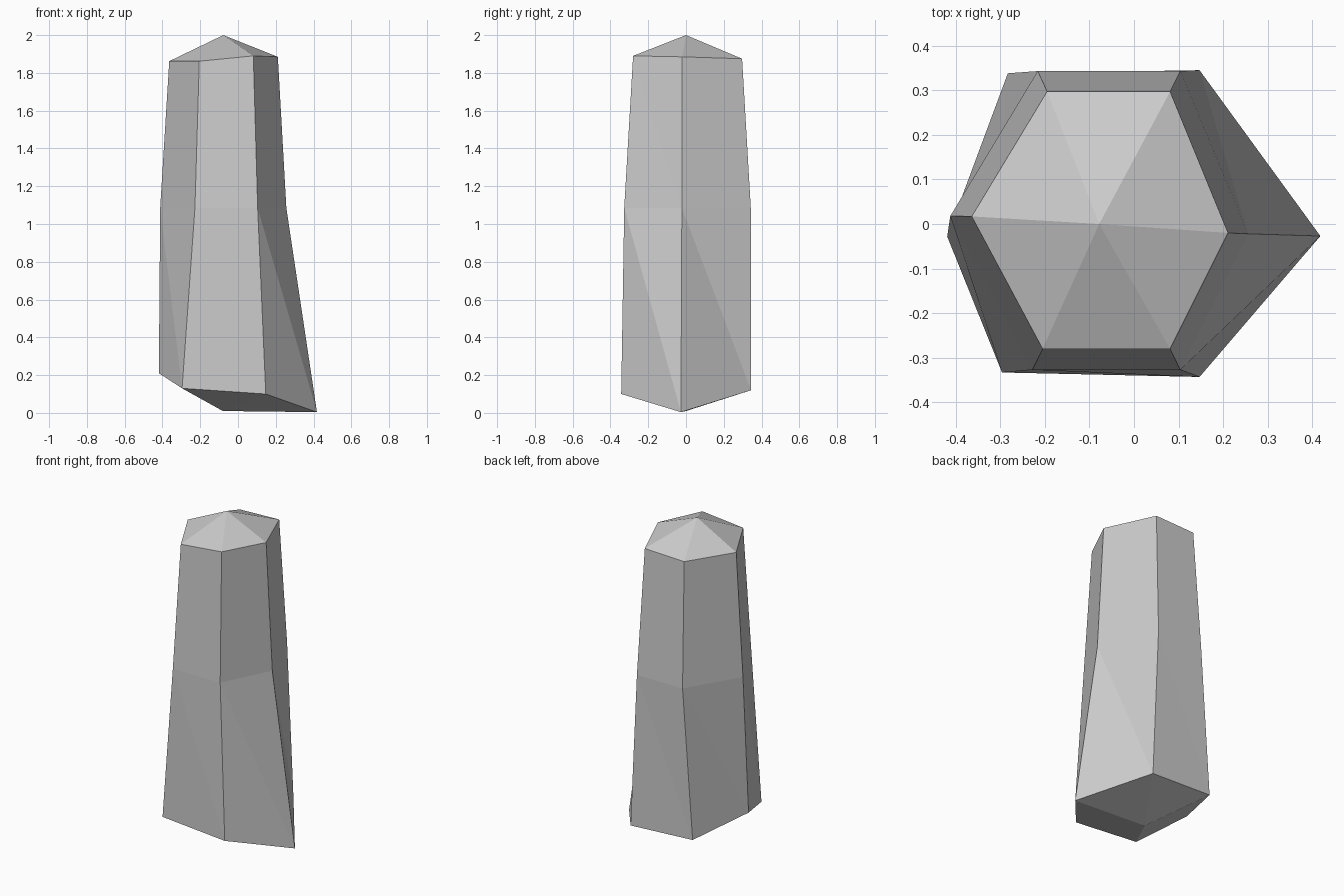
import bpy, bmesh

if "Cube" in bpy.data.objects:
    bpy.data.objects.remove(bpy.data.objects["Cube"])

# Six-sided rings, counter-clockwise from the right-hand corner
base = [(0.418, -0.027, 0.004), (0.147, 0.345, 0.12), (-0.283, 0.338, 0.14),
        (-0.419, -0.028, 0.21), (-0.296, -0.333, 0.13), (0.147, -0.343, 0.10)]
middle = [(0.256, -0.022, 1.085), (0.104, 0.343, 1.085), (-0.216, 0.343, 1.085),
          (-0.412, 0.018, 1.085), (-0.228, -0.327, 1.085), (0.104, -0.327, 1.085)]
shoulder = [(0.211, -0.020, 1.885), (0.081, 0.297, 1.875), (-0.195, 0.297, 1.865),
            (-0.364, 0.017, 1.862), (-0.205, -0.280, 1.862), (0.081, -0.280, 1.89)]

bm = bmesh.new()
rings = [[bm.verts.new(p) for p in ring] for ring in (base, middle, shoulder)]
bottom_tip = bm.verts.new((-0.08, 0.0, 0.01))
top_tip = bm.verts.new((-0.078, 0.0, 2.0))

for i in range(6):
    j = (i + 1) % 6
    # Crystal sides, each facet split from upper corner to next lower corner
    for low, high in zip(rings, rings[1:]):
        bm.faces.new((low[i], low[j], high[i]))
        bm.faces.new((low[j], high[j], high[i]))
    # Pointed cap and broken-off underside
    bm.faces.new((rings[2][i], rings[2][j], top_tip))
    bm.faces.new((rings[0][j], rings[0][i], bottom_tip))

bmesh.ops.recalc_face_normals(bm, faces=bm.faces[:])
mesh = bpy.data.meshes.new("crystal_shard")
bm.to_mesh(mesh)
bm.free()
bpy.context.collection.objects.link(bpy.data.objects.new("crystal_shard", mesh))
